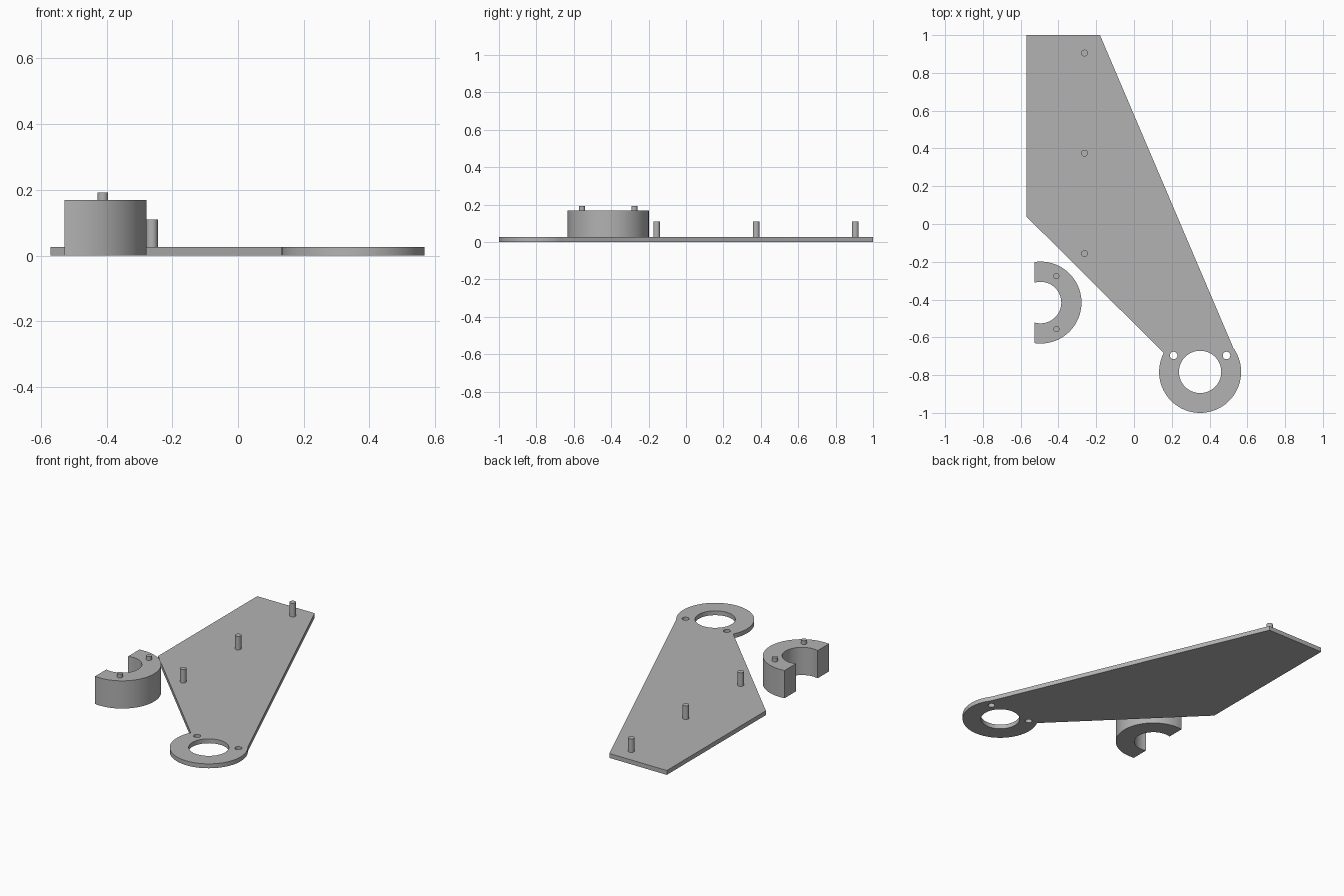
import bpy
import math

if "Cube" in bpy.data.objects:
    bpy.data.objects.remove(bpy.data.objects["Cube"])

grey = bpy.data.materials.new("plain grey")
grey.diffuse_color = (0.45, 0.45, 0.45, 1)
grey.use_nodes = True
grey.node_tree.nodes["Principled BSDF"].inputs["Base Color"].default_value = grey.diffuse_color


def arc(cx, cy, r, start, end, n):
    """Points along an arc, angles in degrees, both ends included."""
    angles = [math.radians(start + (end - start) * i / n) for i in range(n + 1)]
    return [(cx + r * math.cos(a), cy + r * math.sin(a)) for a in angles]


def circle(cx, cy, r, n):
    return arc(cx, cy, r, 0, 360, n)[:-1]


def slab(name, loops, z0, z1):
    """Extrude a flat outline with holes between two heights."""
    curve = bpy.data.curves.new(name + "_profile", 'CURVE')
    curve.dimensions = '2D'
    curve.fill_mode = 'BOTH'
    curve.extrude = (z1 - z0) / 2
    for loop in loops:
        spline = curve.splines.new('POLY')
        spline.points.add(len(loop) - 1)
        for point, (x, y) in zip(spline.points, loop):
            point.co = (x, y, 0, 1)
        spline.use_cyclic_u = True
    obj = bpy.data.objects.new(name, curve)
    bpy.context.collection.objects.link(obj)
    obj.location.z = (z0 + z1) / 2
    bpy.ops.object.select_all(action='DESELECT')
    obj.select_set(True)
    bpy.context.view_layer.objects.active = obj
    bpy.ops.object.convert(target='MESH')
    obj = bpy.context.object
    # Weld the caps to the walls
    bpy.ops.object.mode_set(mode='EDIT')
    bpy.ops.mesh.select_all(action='SELECT')
    bpy.ops.mesh.remove_doubles(threshold=0.0001)
    bpy.ops.mesh.normals_make_consistent(inside=False)
    bpy.ops.object.mode_set(mode='OBJECT')
    obj.data.materials.clear()
    obj.data.materials.append(grey)
    bpy.ops.object.shade_smooth_by_angle(angle=math.radians(30))
    return obj


def peg(name, x, y, r, z0, z1):
    bpy.ops.mesh.primitive_cylinder_add(vertices=32, radius=r, depth=z1 - z0,
                                        location=(x, y, (z0 + z1) / 2))
    obj = bpy.context.object
    obj.name = name
    obj.data.materials.append(grey)
    bpy.ops.object.shade_smooth_by_angle(angle=math.radians(30))


# Arm plate: tapered body running into a round eye, with bore and two pin holes
T = 0.027
EX, EY = 0.35, -0.783
outline = [(-0.57, 0.04), (-0.57, 1.0), (-0.18, 1.0)]
outline += arc(EX, EY, 0.217, 36, -207.5, 72)
holes = [circle(EX, EY, 0.112, 64)]
holes += [circle(EX + s * 0.14, -0.696, 0.02, 24) for s in (-1, 1)]
slab("arm_plate", [outline] + holes, 0, T)

# Row of pegs standing on the plate
for i, y in enumerate((0.905, 0.375, -0.157)):
    peg(f"plate_peg_{i + 1}", -0.262, y, 0.018, T - 0.005, 0.11)

# Half clamp: C-shaped block cut off flat on the left
CX, CY, CUT, R, BORE = -0.495, -0.416, -0.528, 0.217, 0.11
a_out = math.degrees(math.acos((CUT - CX) / R))
a_in = math.degrees(math.acos((CUT - CX) / BORE))
profile = arc(CX, CY, R, -a_out, a_out, 64) + arc(CX, CY, BORE, a_in, -a_in, 48)
slab("half_clamp", [profile], 0, 0.17)

# Locating pins on top of the clamp
for i, s in enumerate((-1, 1)):
    peg(f"clamp_pin_{i + 1}", -0.411, CY + s * 0.14, 0.016, 0.165, 0.193)
